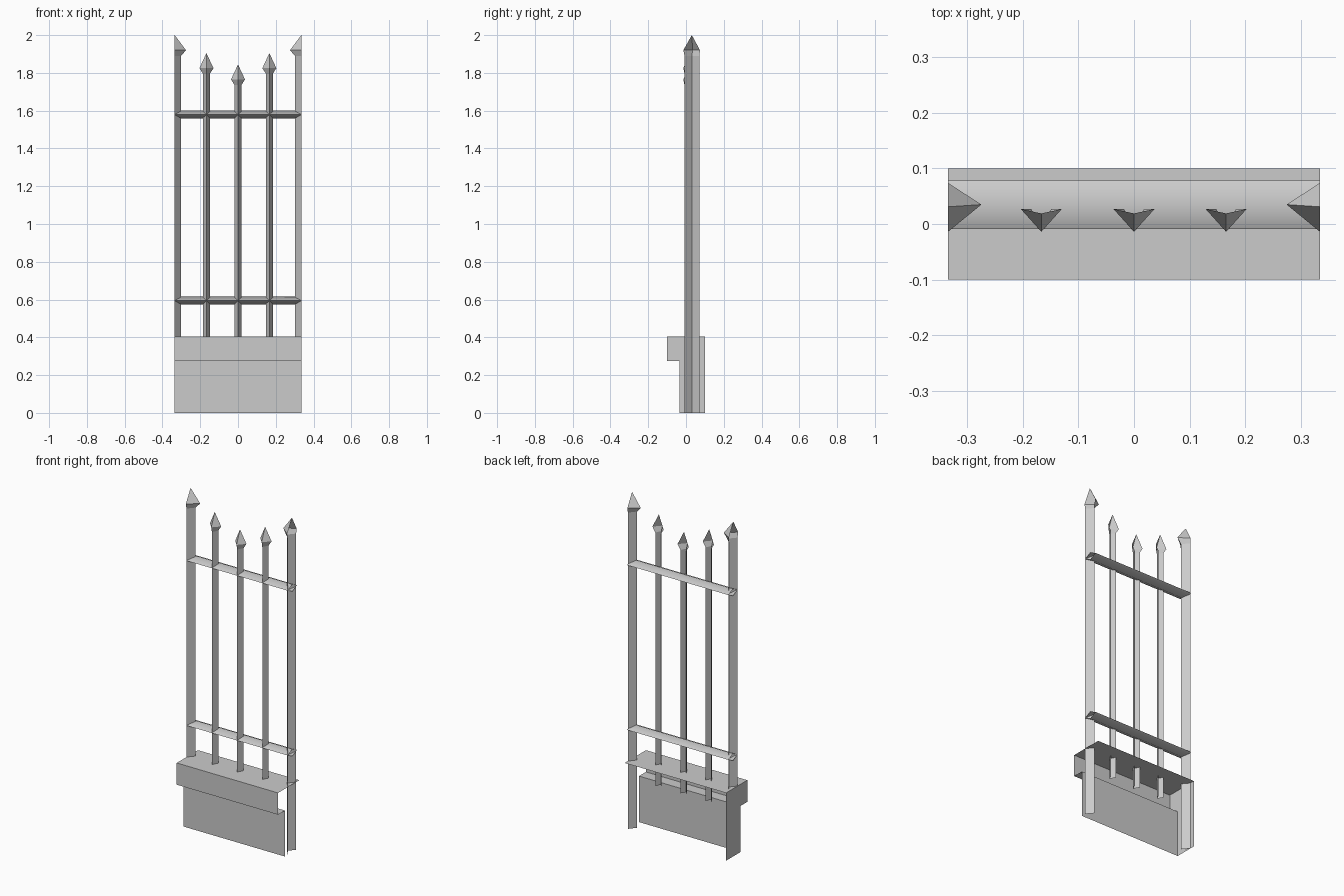
import bpy

if "Cube" in bpy.data.objects:
    bpy.data.objects.remove(bpy.data.objects["Cube"])

W = 0.335  # half width of the panel


def make(name, verts, faces, smooth=False):
    me = bpy.data.meshes.new(name)
    me.from_pydata(verts, [], faces)
    ob = bpy.data.objects.new(name, me)
    bpy.context.collection.objects.link(ob)
    if smooth:
        bpy.ops.object.select_all(action='DESELECT')
        ob.select_set(True)
        bpy.context.view_layer.objects.active = ob
        bpy.ops.object.shade_smooth_by_angle(angle=1.0)
    return ob


def upright(name, levels, apex):
    """Open V-shaped sheet lofted through three-point levels, ending in a point."""
    verts = [p for lv in levels for p in lv] + [apex]
    faces = []
    for i in range(len(levels) - 1):
        for j in range(2):
            a = i * 3 + j
            faces.append((a, a + 1, a + 4, a + 3))
    t = (len(levels) - 1) * 3
    faces += [(t, t + 1, len(verts) - 1), (t + 1, t + 2, len(verts) - 1)]
    return make(name, verts, faces)


# thin bars with spear tips, open at the back
def bar(name, x, top):
    def level(hw, front, z):
        return [(x - hw, 0.027, z), (x, front, z), (x + hw, 0.027, z)]
    upright(name, [level(0.018, -0.008, 0.28), level(0.018, -0.008, top - 0.11),
                   level(0.037, -0.014, top - 0.08)], (x, 0.019, top))


bar("bar_left", -0.167, 1.905)
bar("bar_middle", 0.0, 1.845)
bar("bar_right", 0.166, 1.905)


# half posts at both ends, open towards the outside
def post(name, s):
    def level(d, front, mid, back, z):
        pts = [(s * W, back, z), (s * (W - d), mid, z), (s * W, front, z)]
        return pts if s < 0 else pts[::-1]
    upright(name, [level(0.033, -0.008, 0.031, 0.071, 0.0),
                   level(0.033, -0.008, 0.031, 0.071, 1.89),
                   level(0.06, -0.014, 0.035, 0.074, 1.92)], (s * W, 0.031, 2.0))


post("end_post_left", -1)
post("end_post_right", 1)


# diamond-section rails
def rail(name, z):
    sec = [(-0.009, z), (0.035, z - 0.021), (0.078, z), (0.035, z + 0.021)]
    verts = [(x, y, h) for x in (-W, W) for y, h in sec]
    faces = [(i, i + 4, (i + 1) % 4 + 4, (i + 1) % 4)[::-1] for i in range(4)]
    make(name, verts, faces, smooth=True)


rail("lower_rail", 0.594)
rail("upper_rail", 1.579)

# base shell: low wall with an overhanging ledge, open at back, bottom and right end
prof = [(-0.035, 0.0), (-0.035, 0.275), (-0.1, 0.275), (-0.1, 0.405), (0.1, 0.405)]
verts = [(x, y, z) for x in (-W, W) for y, z in prof]
faces = [(i, i + 5, i + 6, i + 1) for i in range(4)]
verts.append((-W, 0.1, 0.0))
faces.append((0, 1, 2, 3, 4, 10))
make("base_wall", verts, faces)
